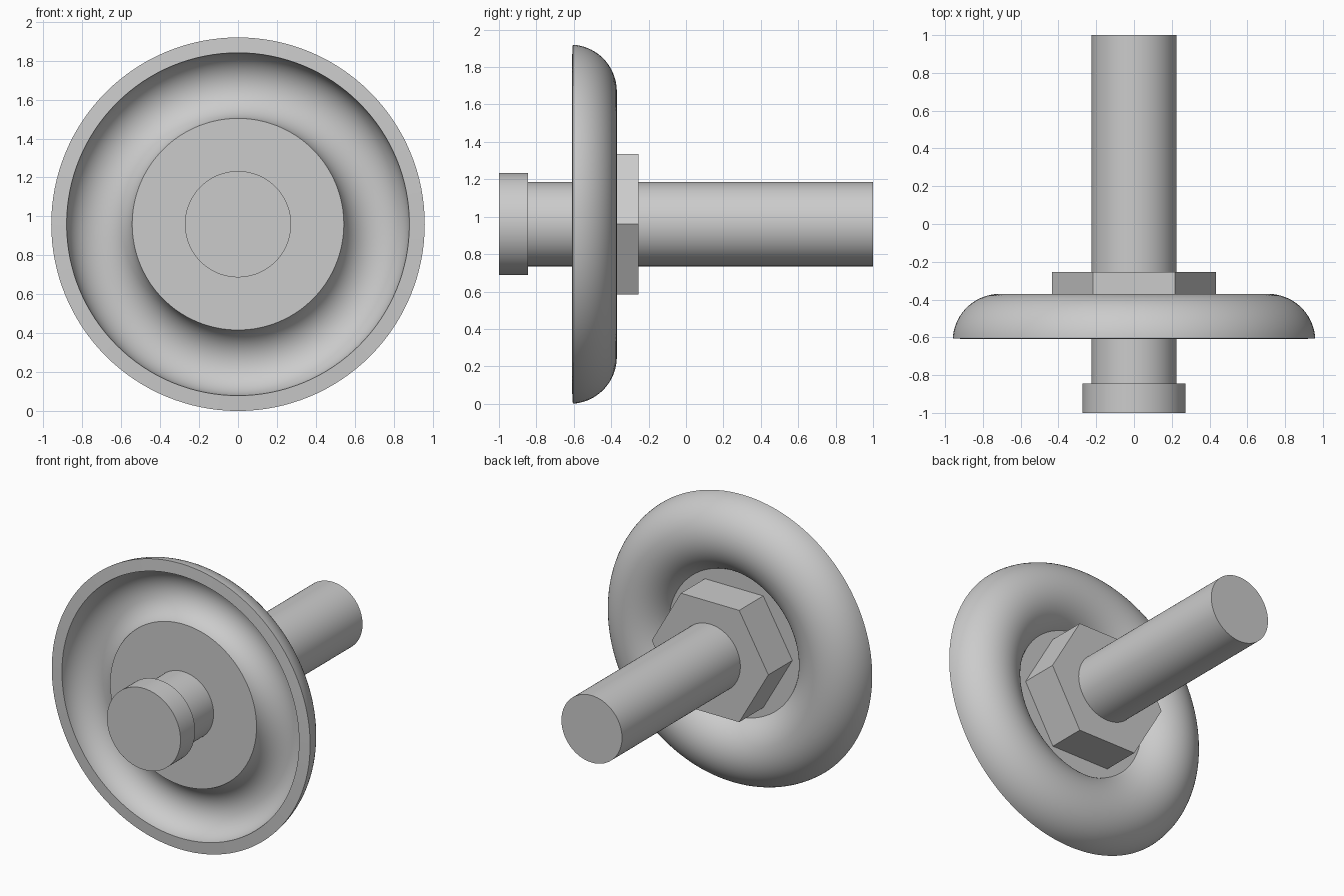
import bpy, bmesh
from math import sin, cos, pi, asin, radians

cube = bpy.data.objects.get("Cube")
if cube:
    bpy.data.objects.remove(cube)

AXIS_Z = 0.96

steel = bpy.data.materials.new("grey steel")
steel.use_nodes = True
steel.diffuse_color = (0.6, 0.6, 0.6, 1)
steel.node_tree.nodes["Principled BSDF"].inputs["Base Color"].default_value = (0.6, 0.6, 0.6, 1)


def revolve(name, profile, sides=96, smooth=True):
    """Turn a profile of (radius, y) points about the y axis; it starts and ends on the axis."""
    bm = bmesh.new()
    verts = [bm.verts.new((r, y, AXIS_Z)) for r, y in profile]
    edges = [bm.edges.new(pair) for pair in zip(verts, verts[1:])]
    bmesh.ops.spin(bm, geom=verts + edges, cent=(0, 0, AXIS_Z), axis=(0, 1, 0),
                   angle=2 * pi, steps=sides, use_merge=True)
    bmesh.ops.remove_doubles(bm, verts=bm.verts, dist=1e-5)
    bmesh.ops.recalc_face_normals(bm, faces=bm.faces)
    mesh = bpy.data.meshes.new(name)
    bm.to_mesh(mesh)
    bm.free()
    mesh.materials.append(steel)
    obj = bpy.data.objects.new(name, mesh)
    bpy.context.collection.objects.link(obj)
    if smooth:
        bpy.ops.object.select_all(action='DESELECT')
        obj.select_set(True)
        bpy.context.view_layer.objects.active = obj
        bpy.ops.object.shade_smooth_by_angle(angle=radians(30))
    return obj


def arc(radius, start, end, steps=32):
    """Points along the arched section of the dish."""
    angles = [start + (end - start) * i / steps for i in range(steps + 1)]
    return [(0.71 + radius * cos(a), -0.62 + radius * sin(a)) for a in angles]


# Bolt: wide head at the front, plain round shaft behind
revolve("bolt", [(0, -1), (0.273, -1), (0.273, -0.845), (0.225, -0.845), (0.225, 1), (0, 1)])

# Dish: flat hub joined to a rounded channel with a radially cut rim
hub_front, hub_back = -0.58, -0.51
outer, inner = 0.25, 0.171
rim = radians(3.4)
back = arc(outer, pi - asin((hub_back + 0.62) / outer), rim)
front = arc(inner, rim, pi - asin((hub_front + 0.62) / inner))
revolve("dish", [(0, hub_back)] + back + front + [(0, hub_front)], sides=128)

# Hexagonal nut seated on the back of the hub
revolve("hex_nut", [(0, hub_back - 0.01), (0.433, hub_back - 0.01), (0.433, -0.255), (0, -0.255)],
        sides=6, smooth=False)
